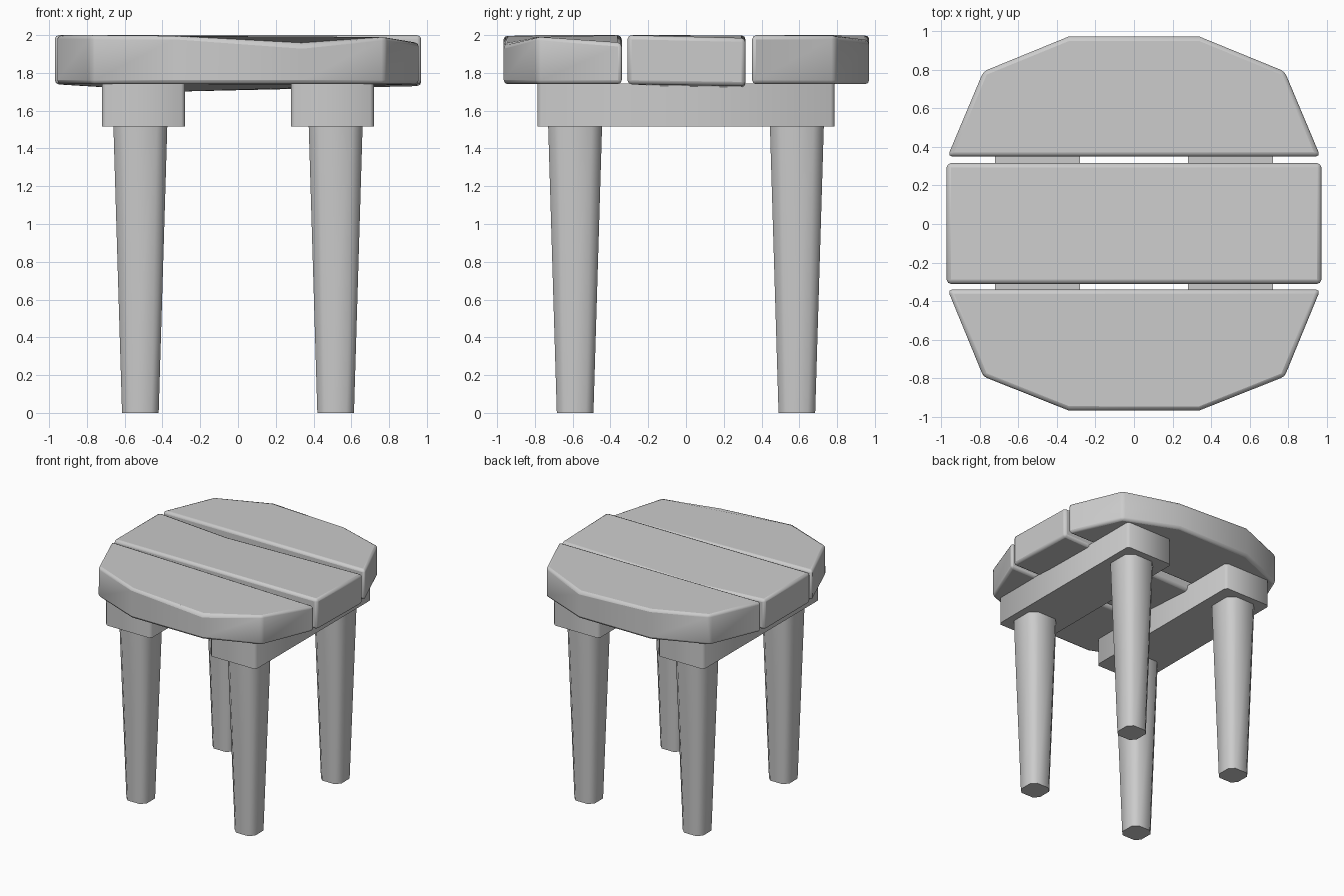
import bpy, bmesh

if "Cube" in bpy.data.objects:
    bpy.data.objects.remove(bpy.data.objects["Cube"])

LOW, HIGH = 1.74, 2.0


def prism(name, bottom, top, bevel=0.0):
    """Join two matching 3D loops into a closed solid."""
    bm = bmesh.new()
    lo = [bm.verts.new(p) for p in bottom]
    hi = [bm.verts.new(p) for p in top]
    n = len(lo)
    bm.faces.new(lo[::-1])
    bm.faces.new(hi)
    for i in range(n):
        j = (i + 1) % n
        bm.faces.new((lo[i], lo[j], hi[j], hi[i]))
    bmesh.ops.recalc_face_normals(bm, faces=bm.faces)
    mesh = bpy.data.meshes.new(name)
    bm.to_mesh(mesh)
    bm.free()
    obj = bpy.data.objects.new(name, mesh)
    bpy.context.collection.objects.link(obj)
    if bevel:
        mod = obj.modifiers.new("soft_edges", 'BEVEL')
        mod.width = bevel
        mod.segments = 2
        mod.limit_method = 'ANGLE'
        mod.angle_limit = 0.6
    bpy.ops.object.select_all(action='DESELECT')
    obj.select_set(True)
    bpy.context.view_layer.objects.active = obj
    bpy.ops.object.shade_smooth_by_angle(angle=0.9)
    return obj


def plank(name, points):
    """Points are x, y, top offset, bottom offset."""
    prism(name, [(x, y, LOW + b) for x, y, t, b in points],
          [(x, y, HIGH + t) for x, y, t, b in points], 0.022)


def chamfered(cx, cy, hx, hy, c, z):
    """Rectangle loop with cut corners."""
    pts = [(hx, -hy + c), (hx, hy - c), (hx - c, hy), (-hx + c, hy),
           (-hx, hy - c), (-hx, -hy + c), (-hx + c, -hy), (hx - c, -hy)]
    return [(cx + x, cy + y, z) for x, y in pts]


# Seat planks with slightly uneven, hand-hewn edges
plank("front_seat_plank", [
    (0.965, -0.34, -0.04, 0), (-0.965, -0.34, 0, 0), (-0.78, -0.79, 0, 0),
    (-0.34, -0.965, 0, 0), (0.34, -0.965, -0.05, 0), (0.78, -0.79, -0.005, 0)])
plank("middle_seat_plank", [
    (-0.97, -0.31, 0, 0), (0.97, -0.31, 0, 0), (0.97, 0.315, -0.015, -0.01),
    (-0.33, 0.315, -0.04, -0.04), (-0.97, 0.315, 0, 0)])
plank("back_seat_plank", [
    (-0.965, 0.35, 0, 0), (0.965, 0.35, 0, 0), (0.78, 0.79, 0, 0),
    (0.34, 0.97, -0.03, 0), (-0.34, 0.97, 0, 0), (-0.78, 0.79, 0, 0)])

# Support rails and tapered legs
for sx, side in ((-1, "left"), (1, "right")):
    prism(side + "_support_rail",
          chamfered(sx * 0.5, 0, 0.22, 0.787, 0.02, 1.515),
          chamfered(sx * 0.5, 0, 0.22, 0.787, 0.02, LOW + 0.003))
    for sy, end in ((-1, "front"), (1, "back")):
        x, y = sx * 0.517, sy * 0.587
        prism(end + "_" + side + "_leg",
              chamfered(x, y, 0.097, 0.097, 0.04, 0),
              chamfered(x, y, 0.143, 0.143, 0.055, 1.53))
